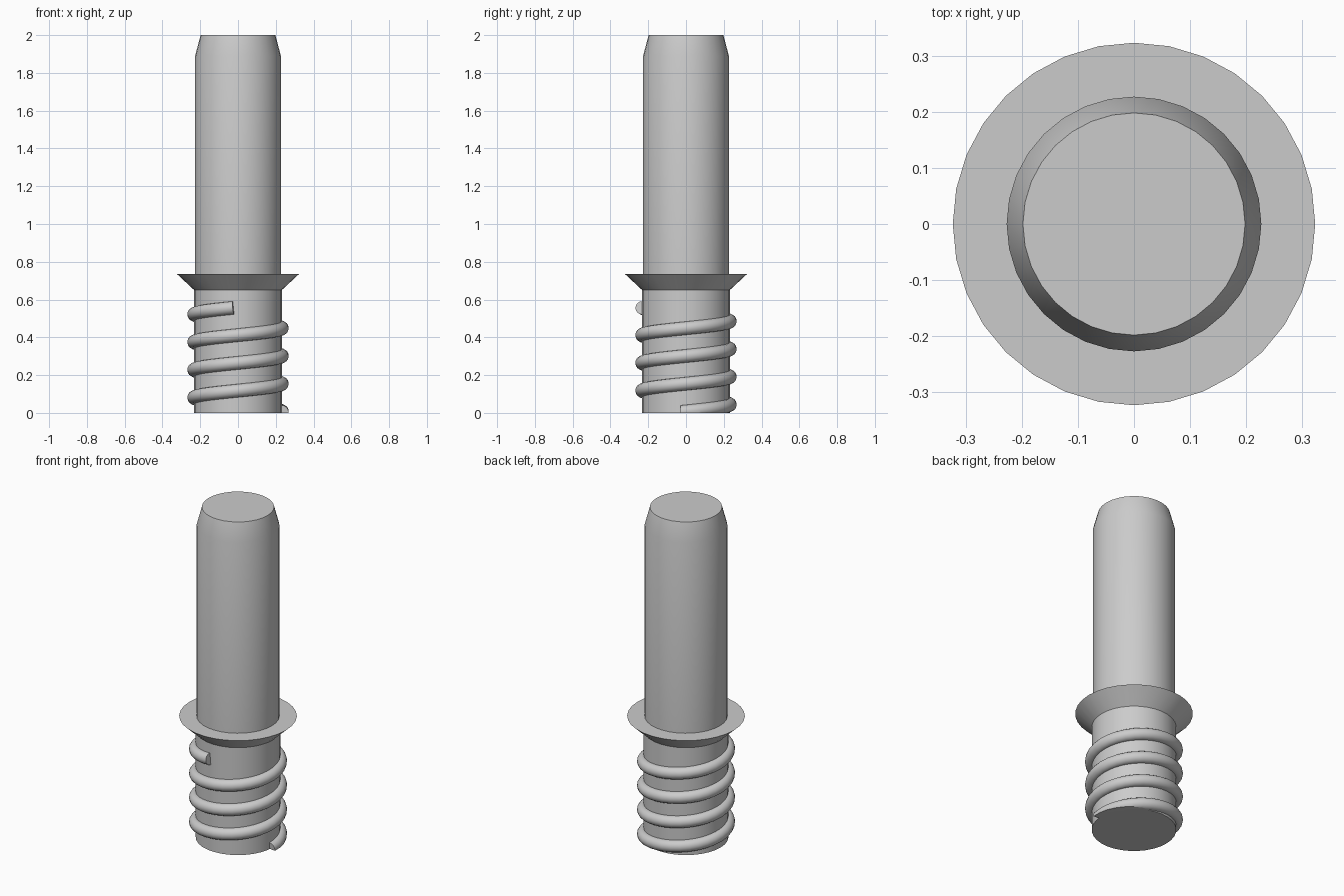
import bpy, bmesh, math
from mathutils import Vector

cube = bpy.data.objects.get("Cube")
if cube:
    bpy.data.objects.remove(cube, do_unlink=True)

# Single grey material
GREY = (0.6, 0.6, 0.6, 1.0)
grey = bpy.data.materials.new("plain grey")
grey.use_nodes = True
grey.diffuse_color = GREY
grey.node_tree.nodes["Principled BSDF"].inputs["Base Color"].default_value = GREY

SEGMENTS = 32


def finish(bm, name):
    """Turn a bmesh into a smooth shaded object with sharp edges kept."""
    bmesh.ops.recalc_face_normals(bm, faces=bm.faces)
    mesh = bpy.data.meshes.new(name)
    bm.to_mesh(mesh)
    bm.free()
    mesh.materials.append(grey)
    obj = bpy.data.objects.new(name, mesh)
    bpy.context.collection.objects.link(obj)
    bpy.ops.object.select_all(action='DESELECT')
    obj.select_set(True)
    bpy.context.view_layer.objects.active = obj
    bpy.ops.object.shade_smooth_by_angle(angle=math.radians(30))
    return obj


def bridge(bm, rings):
    """Skin a list of vertex rings and cap both ends."""
    for a, b in zip(rings, rings[1:]):
        n = len(a)
        for i in range(n):
            j = (i + 1) % n
            bm.faces.new((a[i], a[j], b[j], b[i]))
    bm.faces.new(rings[0])
    bm.faces.new(rings[-1])


def turned(name, profile):
    """Solid of revolution from (radius, height) points."""
    bm = bmesh.new()
    angles = [math.tau * i / SEGMENTS for i in range(SEGMENTS)]
    rings = [[bm.verts.new((r * math.cos(a), r * math.sin(a), z)) for a in angles]
             for r, z in profile]
    bridge(bm, rings)
    return finish(bm, name)


# Turned parts: threaded core, flared collar, chamfered shaft
turned("threaded_core", [(0.232, 0.0), (0.232, 0.65)])
turned("collar", [(0.232, 0.65), (0.323, 0.735)])
turned("shaft", [(0.227, 0.735), (0.227, 1.89), (0.198, 2.0)])

# Round thread: circle swept along a right-handed helix
HELIX_RADIUS, TUBE_RADIUS, PITCH, TURNS = 0.234, 0.035, 0.147, 3.75
START_ANGLE, START_Z, SIDES = math.radians(-6), 0.005, 16
bm = bmesh.new()
rings = []
steps = int(SEGMENTS * TURNS)
slope = math.atan2(PITCH, math.tau * HELIX_RADIUS)
for s in range(steps + 1):
    turn = TURNS * s / steps
    a = START_ANGLE + math.tau * turn
    out = Vector((math.cos(a), math.sin(a), 0))
    side = Vector((-math.sin(a), math.cos(a), 0))
    up = Vector((0, 0, math.cos(slope))) - side * math.sin(slope)
    centre = out * HELIX_RADIUS + Vector((0, 0, START_Z + PITCH * turn))
    ring = []
    for k in range(SIDES):
        t = math.tau * k / SIDES
        ring.append(bm.verts.new(centre + TUBE_RADIUS * (out * math.cos(t) + up * math.sin(t))))
    rings.append(ring)
bridge(bm, rings)

# Trim the thread flush with the base
cut = bmesh.ops.bisect_plane(bm, geom=bm.verts[:] + bm.edges[:] + bm.faces[:],
                             plane_co=(0, 0, 0), plane_no=(0, 0, 1), clear_inner=True)
rim = [e for e in cut["geom_cut"] if isinstance(e, bmesh.types.BMEdge)]
bmesh.ops.holes_fill(bm, edges=rim, sides=0)
finish(bm, "thread")
